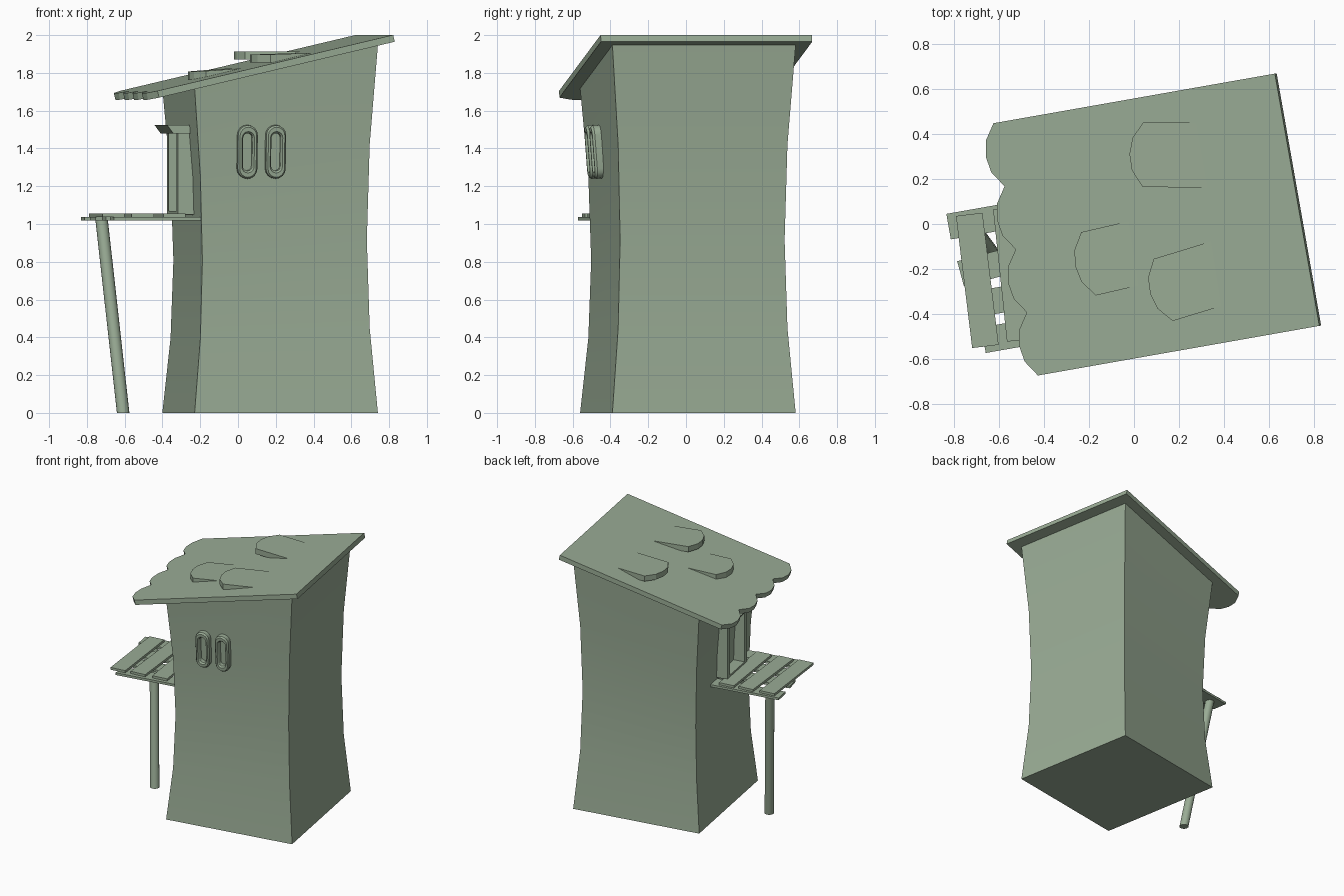
import bpy, bmesh, math
from mathutils import Matrix, Vector

old = bpy.data.objects.get("Cube")
if old:
    bpy.data.objects.remove(old, do_unlink=True)

mat = bpy.data.materials.new("sage_green")
mat.use_nodes = True
GREEN = (0.32, 0.41, 0.30, 1)
mat.diffuse_color = GREEN
mat.node_tree.nodes["Principled BSDF"].inputs["Base Color"].default_value = GREEN

# The house stands turned about z; parts are built in its own frame
HOUSE = Matrix.Translation((0.17, 0.01, 0)) @ Matrix.Rotation(math.radians(10), 4, 'Z')
SLOPE = 0.2336


def roof_under(u):
    return 1.965 - SLOPE * (0.57 - u)


def finish(name, bm, matrix=HOUSE, smooth=False):
    bm.transform(matrix)
    bmesh.ops.recalc_face_normals(bm, faces=bm.faces)
    mesh = bpy.data.meshes.new(name)
    bm.to_mesh(mesh)
    bm.free()
    mesh.materials.append(mat)
    obj = bpy.data.objects.new(name, mesh)
    bpy.context.collection.objects.link(obj)
    if smooth:
        bpy.ops.object.select_all(action='DESELECT')
        obj.select_set(True)
        bpy.context.view_layer.objects.active = obj
        bpy.ops.object.shade_smooth_by_angle(angle=math.radians(30))
    return obj


def loft(loops, caps=True, closed=False):
    """Bridge equal rings of points; cap the ends or close the ring of rings."""
    bm = bmesh.new()
    rings = [[bm.verts.new(p) for p in loop] for loop in loops]
    n = len(rings[0])
    pairs = list(zip(rings, rings[1:]))
    if closed:
        pairs.append((rings[-1], rings[0]))
    for a, b in pairs:
        for i in range(n):
            j = (i + 1) % n
            bm.faces.new((a[i], a[j], b[j], b[i]))
    if caps:
        bm.faces.new(rings[0])
        bm.faces.new(rings[-1])
    return bm


def box(name, center, size, turn=0):
    bm = bmesh.new()
    bmesh.ops.create_cube(bm, size=1)
    bm.transform(Matrix.Translation(center) @ Matrix.Rotation(math.radians(turn), 4, 'Z')
                 @ Matrix.Diagonal((*size, 1)))
    return finish(name, bm)


def scallop(width, depth):
    """Rounded shingle end, from +v to -v, bulging towards -u."""
    return [(0, width / 2), (-0.8 * depth, width / 4), (-depth, 0),
            (-0.8 * depth, -width / 4), (0, -width / 2)]


# Tower: square plan with a narrow waist, cut by the roof slope
corners = [(-1, -1), (1, -1), (1, 1), (-1, 1)]
levels = [(0, 0.4925), (0.23, 0.455), (0.47, 0.442), (0.73, 0.455), (1, 0.4925)]
loops = [[(x * h, y * h, t * roof_under(x * 0.4925)) for x, y in corners] for t, h in levels]
finish("tower_walls", loft(loops), smooth=True)

# Roof slab with four scallops on the low edge
W = 0.568
outline = [(0.57, -W), (0.57, W)]
for k in range(4):
    mid = W - (k + 0.5) * W / 2
    pts = scallop(W / 2, 0.059)
    outline += [(-0.697 + u, mid + v) for u, v in (pts if k == 0 else pts[1:])]
under = [(u, v, roof_under(u)) for u, v in outline]
over = [(u - 0.0084, v, z + 0.036) for u, v, z in under]
finish("roof", loft([under, over]))

# Raised shingles: tip position, turn, height of the tip and rise
shingles = [((-0.02, 0.31), -1, 1.912, 0.0), ((0.072, -0.31), 17, 1.896, 0.03),
            ((-0.26, -0.19), 13, 1.806, 0.07)]
for (x, y), turn, top, rise in shingles:
    shape = [(u + 0.06, v) for u, v in scallop(0.288, 0.06)] + [(0.4, -0.144), (0.4, 0.144)]
    loops = [[(u, v, top + rise * u - d) for u, v in shape] for d in (0.042, 0)]
    finish("roof_shingle", loft(loops),
           Matrix.Translation((x, y, 0)) @ Matrix.Rotation(math.radians(turn), 4, 'Z'))


# Oval window frames on the front wall
def oval(half_width, half_height, y):
    pts = []
    for i in range(18):
        a = math.pi * (i % 9) / 8 + (math.pi if i > 8 else 0)
        lift = (half_height - half_width) * (1 if i < 9 else -1)
        pts.append((half_width * math.cos(a), y, half_width * math.sin(a) + lift))
    return pts


for u in (-0.207, -0.055):
    rings = [oval(0.053, 0.142, 0.02), oval(0.053, 0.142, -0.03), oval(0.044, 0.133, -0.042),
             oval(0.033, 0.11, -0.042), oval(0.026, 0.1, -0.03), oval(0.026, 0.1, 0.02)]
    place = HOUSE @ Matrix.Translation((u, -0.463, 1.383)) @ Matrix.Rotation(0.075, 4, 'X')
    finish("window_frame", loft(rings, caps=False, closed=True), place, smooth=True)

# Doorway on the deck side
for v in (-0.2, 0.085):
    box("door_post", (-0.485, v, 1.265), (0.1, 0.045, 0.43))
box("door_sill", (-0.485, -0.058, 1.058), (0.1, 0.29, 0.02))
section = [(-0.44, 1.48), (-0.565, 1.48), (-0.597, 1.523), (-0.44, 1.523)]
finish("door_lintel", loft([[(u, v, z) for u, z in section] for v in (-0.25, 0.135)]))

# Deck: bearers reaching the wall, then boards laid across them
for start, v, turn in ((-0.981, 0.151, 0), (-0.965, -0.064, 5), (-0.93, -0.209, 0), (-0.916, -0.372, 0)):
    length = -0.445 - start
    a = math.radians(turn)
    box("deck_bearer", (start + length / 2 * math.cos(a), v + length / 2 * math.sin(a), 1.028),
        (length, 0.115, 0.018), turn)
for u, turn in ((-0.897, -3), (-0.735, -4), (-0.575, -2)):
    box("deck_board", (u, -0.106, 1.0455), (0.118, 0.59, 0.018), turn)

# Leaning round post under the deck
foot, head = Vector((-0.608, -0.16, 0)), Vector((-0.722, -0.005, 1.022))
rings = [[(p.x + 0.033 * math.cos(a), p.y + 0.033 * math.sin(a), p.z)
          for a in (math.tau * i / 16 for i in range(16))] for p in (foot, head)]
finish("deck_post", loft(rings), Matrix(), smooth=True)
